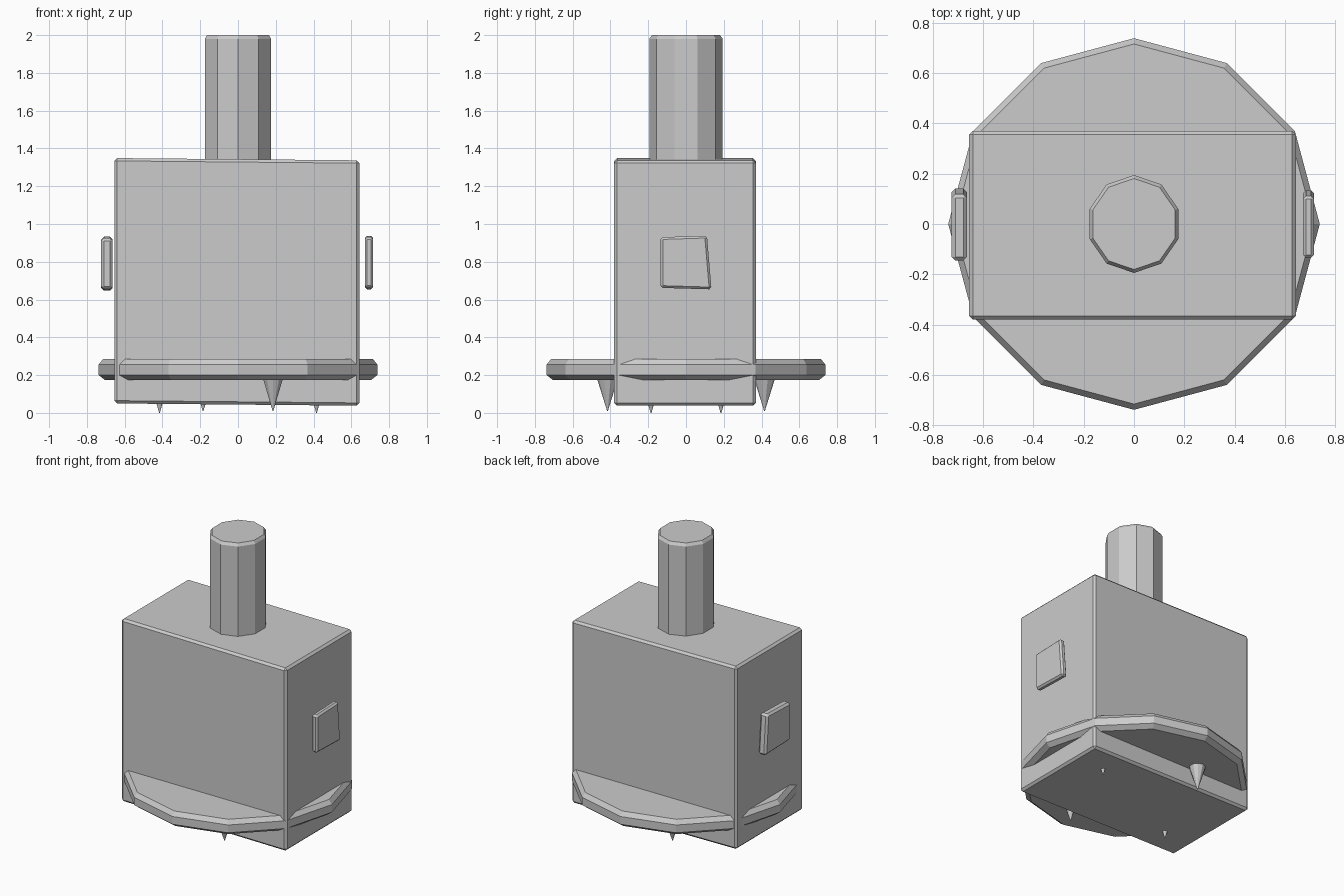
import bpy, bmesh, math

if "Cube" in bpy.data.objects:
    bpy.data.objects.remove(bpy.data.objects["Cube"])


def finish(name, bm):
    bmesh.ops.recalc_face_normals(bm, faces=bm.faces[:])
    me = bpy.data.meshes.new(name)
    bm.to_mesh(me)
    bm.free()
    ob = bpy.data.objects.new(name, me)
    bpy.context.collection.objects.link(ob)
    return ob


def lathe(name, profile, sides, loc=(0, 0), sy=1.0, start=90):
    """Stack of polygon rings from (radius, z) pairs, capped at both ends."""
    bm = bmesh.new()
    rings = []
    for r, z in profile:
        ring = []
        for i in range(sides):
            a = math.radians(start) + math.tau * i / sides
            ring.append(bm.verts.new((loc[0] + r * math.cos(a),
                                      loc[1] + r * sy * math.sin(a), z)))
        rings.append(ring)
    for lo, hi in zip(rings, rings[1:]):
        for i in range(sides):
            j = (i + 1) % sides
            bm.faces.new((lo[i], lo[j], hi[j], hi[i]))
    bm.faces.new(rings[0])
    bm.faces.new(rings[-1])
    return finish(name, bm)


def box(name, lo, hi, bevel, skew=None):
    """Chamfered box; skew nudges each corner a little."""
    bm = bmesh.new()
    bmesh.ops.create_cube(bm, size=1)
    for v in bm.verts:
        v.co = [lo[k] if v.co[k] < 0 else hi[k] for k in range(3)]
    if skew:
        for v in bm.verts:
            skew(v.co)
    bmesh.ops.bevel(bm, geom=bm.edges[:], offset=bevel, segments=1,
                    affect='EDGES', profile=0.5)
    return finish(name, bm)


# Main body, top falling slightly to the right
def body_skew(co):
    co.z -= 0.006 * (1 if co.x > 0 else -1)


box("body", (-0.655, -0.38, 0.044), (0.643, 0.37, 1.343), 0.015, body_skew)

# Twelve-sided base disc with chamfered rim
lathe("base_disc", [(0.705, 0.175), (0.738, 0.20), (0.738, 0.255), (0.715, 0.285)], 12)

# Ten-sided neck post on top
lathe("top_post", [(0.185, 1.30), (0.185, 1.98), (0.172, 2.0)], 10, sy=1.05)


# Side panels, slightly irregular
def panel_skew(co):
    if co.y > 0:
        co.y += 0.012 if co.z < 0.8 else -0.012
        co.z += 0.008 if co.z > 0.8 else -0.008


box("right_panel", (0.672, -0.135, 0.662), (0.715, 0.123, 0.93), 0.012, panel_skew)
box("left_panel", (-0.724, -0.145, 0.655), (-0.664, 0.13, 0.925), 0.014, panel_skew)

# Four pointed feet spaced a quarter turn apart
for i in range(4):
    a = math.radians(24 + 90 * i)
    lathe(f"foot_{i + 1}", [(0.002, 0.0 if i % 2 == 0 else 0.01), (0.055, 0.18)], 10,
          loc=(0.455 * math.cos(a), 0.455 * math.sin(a)))
